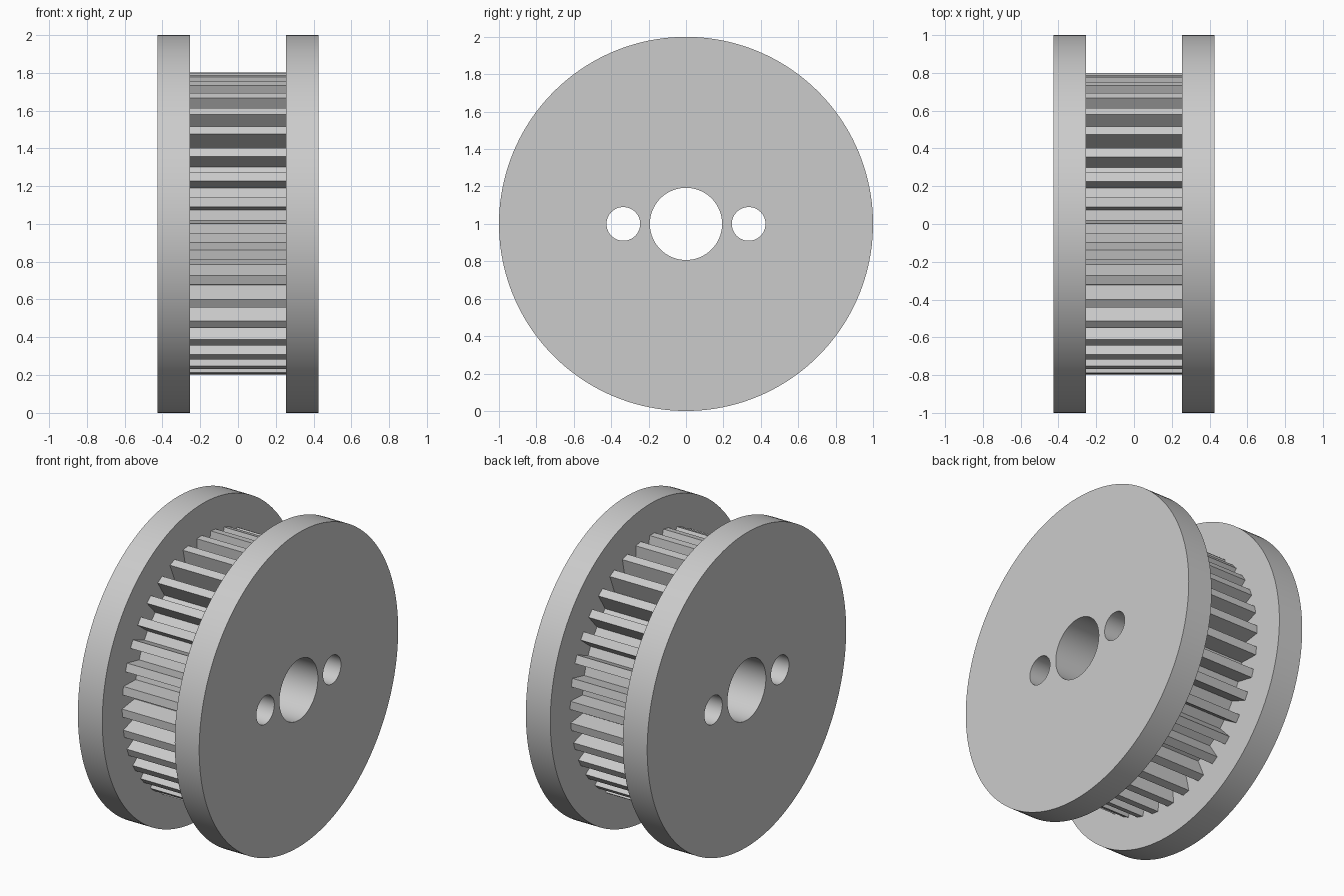
import bpy
import math
from mathutils import Matrix

cube = bpy.data.objects.get("Cube")
if cube:
    bpy.data.objects.remove(cube, do_unlink=True)

GREY = (0.6, 0.6, 0.6, 1.0)
metal = bpy.data.materials.new("plain_grey")
metal.use_nodes = True
metal.diffuse_color = GREY
metal.node_tree.nodes["Principled BSDF"].inputs["Base Color"].default_value = GREY

# Maps a flat profile to the wheel plane, with the axle along x
WHEEL_FRAME = Matrix(((0, 0, 1, 0), (1, 0, 0, 0), (0, 1, 0, 1), (0, 0, 0, 1)))


def polar(radius, degrees):
    a = math.radians(degrees)
    return (-radius * math.cos(a), radius * math.sin(a))


def circle(radius, steps, cx=0.0):
    ring = [polar(radius, 360 * i / steps) for i in range(steps)]
    return [(x + cx, y) for x, y in ring]


def toothed_rim(count, root, tip):
    # Each tooth has one radial flank and one sloping flank
    corners = [(root, -3.7), (tip, -3.6), (tip, 0.1), (root, 1.6)]
    return [polar(r, a + 360 * i / count) for i in range(count) for r, a in corners]


def plate(name, outline, x_mid, thickness):
    """Extrude an outline pierced by the axle bore and two pin holes."""
    curve = bpy.data.curves.new(name, "CURVE")
    curve.dimensions = "2D"
    curve.fill_mode = "BOTH"
    curve.extrude = thickness / 2
    holes = [circle(0.193, 96), circle(0.09, 64, -0.335), circle(0.09, 64, 0.335)]
    for loop in [outline] + holes:
        spline = curve.splines.new("POLY")
        spline.points.add(len(loop) - 1)
        for point, (x, y) in zip(spline.points, loop):
            point.co = (x, y, 0, 1)
        spline.use_cyclic_u = True
    obj = bpy.data.objects.new(name, curve)
    bpy.context.collection.objects.link(obj)
    obj.matrix_world = Matrix.Translation((x_mid, 0, 0)) @ WHEEL_FRAME
    bpy.ops.object.select_all(action="DESELECT")
    obj.select_set(True)
    bpy.context.view_layer.objects.active = obj
    bpy.ops.object.convert(target="MESH")
    obj = bpy.context.object
    obj.data.materials.clear()
    obj.data.materials.append(metal)

    # Weld the caps to the walls and smooth only the round walls
    bpy.ops.object.mode_set(mode="EDIT")
    bpy.ops.mesh.select_all(action="SELECT")
    bpy.ops.mesh.remove_doubles(threshold=0.0001)
    bpy.ops.mesh.normals_make_consistent(inside=False)
    bpy.ops.object.mode_set(mode="OBJECT")
    bpy.ops.object.shade_smooth_by_angle(angle=math.radians(8))


# Toothed hub between two flanges
plate("toothed_hub", toothed_rim(36, 0.677, 0.8), 0, 0.51)
for side, name in ((1, "left_flange"), (-1, "right_flange")):
    plate(name, circle(1.0, 160), side * 0.341, 0.172)
